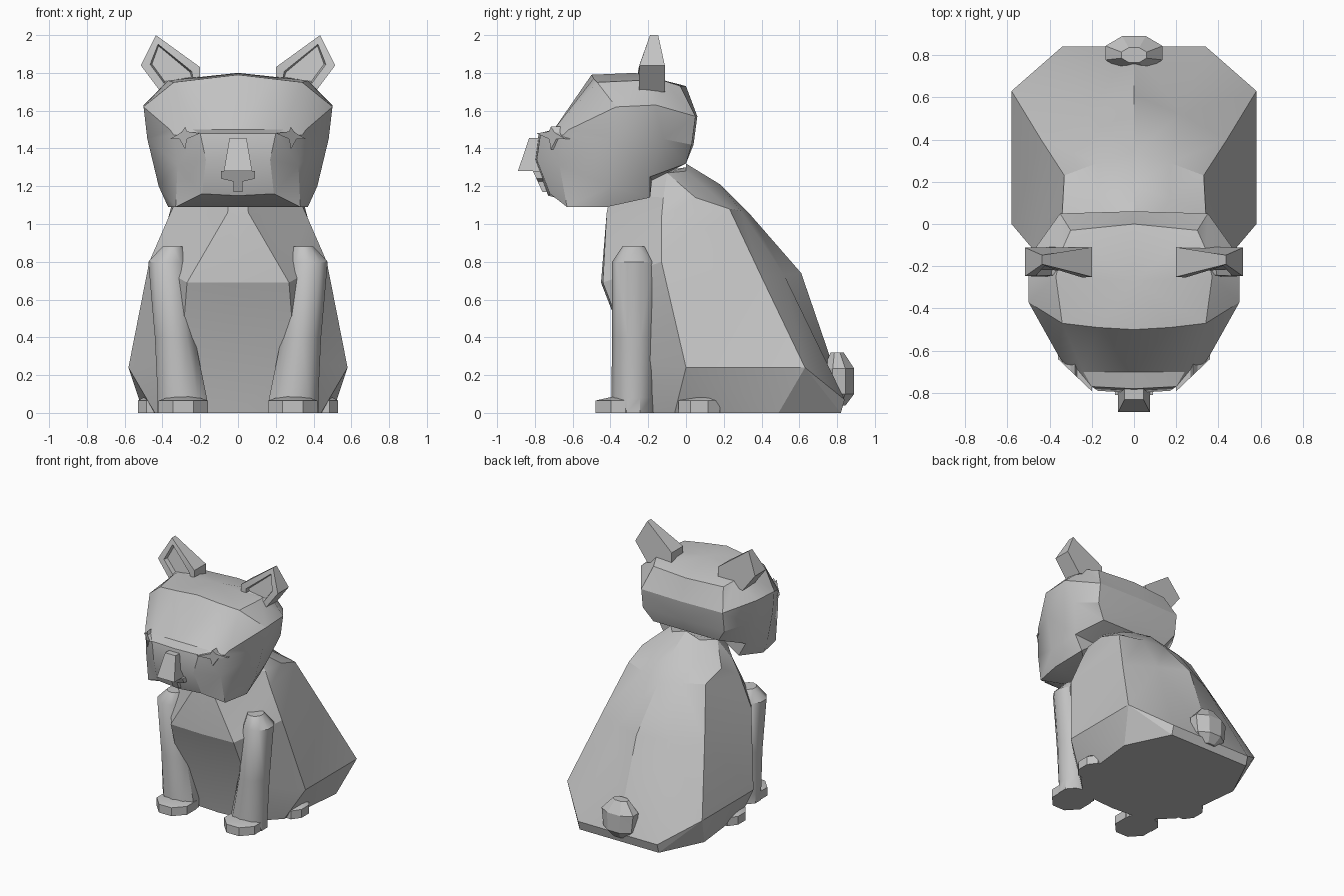
import bpy
import bmesh
from math import cos, pi, radians, sin

start_cube = bpy.data.objects.get("Cube")
if start_cube:
    bpy.data.objects.remove(start_cube, do_unlink=True)

# One plain grey for the whole animal
grey = bpy.data.materials.new("plain grey")
grey.use_nodes = True
colour = (0.55, 0.55, 0.55, 1)
grey.diffuse_color = colour
grey.node_tree.nodes["Principled BSDF"].inputs["Base Color"].default_value = colour


def finish(name, bm, angle):
    """Turn a bmesh into a shaded object."""
    bmesh.ops.recalc_face_normals(bm, faces=bm.faces)
    mesh = bpy.data.meshes.new(name)
    bm.to_mesh(mesh)
    bm.free()
    mesh.materials.append(grey)
    obj = bpy.data.objects.new(name, mesh)
    bpy.context.collection.objects.link(obj)
    bpy.ops.object.select_all(action='DESELECT')
    obj.select_set(True)
    bpy.context.view_layer.objects.active = obj
    bpy.ops.object.shade_smooth_by_angle(angle=radians(angle))
    return obj


def loft(name, rings, angle=25, peak=None, base=None):
    """Skin closed rings of points; each end closes flat or to a point."""
    bm = bmesh.new()
    loops = [[bm.verts.new(p) for p in ring] for ring in rings]
    count = len(loops[0])
    for upper, lower in zip(loops, loops[1:]):
        for i in range(count):
            j = (i + 1) % count
            bm.faces.new((upper[i], upper[j], lower[j], lower[i]))
    # Split bent quads across their shorter diagonal
    bmesh.ops.triangulate(bm, faces=bm.faces, quad_method='SHORT_EDGE')
    for loop, point in ((loops[0], peak), (loops[-1], base)):
        if point:
            tip = bm.verts.new(point)
            for i in range(count):
                bm.faces.new((tip, loop[i], loop[(i + 1) % count]))
        else:
            bm.faces.new(loop)
    return finish(name, bm, angle)


def symmetric(half):
    """Complete a half ring that runs from front centre to back centre."""
    return half + [(-x, y, z) for x, y, z in reversed(half[1:-1])]


def oval(x, y, z, rx, ry, sides=8):
    turns = [2 * pi * (i + 0.5) / sides for i in range(sides)]
    grow = 1 / cos(pi / sides)
    return [(x + rx * grow * cos(t), y + ry * grow * sin(t), z) for t in turns]


def prism(name, outline, front, back, rim=None):
    """Extrude an (x, z) outline between two depths given as functions of z."""
    bm = bmesh.new()
    a = [bm.verts.new((x, front(z), z)) for x, z in outline]
    b = [bm.verts.new((x, back(z), z)) for x, z in outline]
    face = bm.faces.new(a)
    bm.faces.new(b[::-1])
    for i in range(len(a)):
        j = (i + 1) % len(a)
        bm.faces.new((a[i], b[i], b[j], a[j]))
    bmesh.ops.recalc_face_normals(bm, faces=bm.faces)
    if rim:
        # Flat rim first, then a steep step down to the sunken floor
        bmesh.ops.inset_region(bm, faces=[face], thickness=rim)
        bmesh.ops.inset_region(bm, faces=[face], thickness=rim / 5)
        bmesh.ops.translate(bm, verts=face.verts, vec=(0, rim * .6, 0))
    return finish(name, bm, 25)


# Seated body: front centre, chest, flank, rear ridge, rump, back centre
body = [
    [(0, -.36, 1.25), (.04, -.36, 1.25), (.2, -.1, 1.27),
     (.12, 0, 1.28), (.06, 0, 1.3), (0, 0, 1.32)],
    [(0, -.4, 1.16), (.045, -.4, 1.16), (.32, -.12, 1.14),
     (.34, .05, 1.14), (.17, .12, 1.18), (0, .18, 1.21)],
    [(0, -.42, 1.06), (.055, -.42, 1.06), (.37, -.13, 1.03),
     (.33, .23, 1.08), (.17, .29, 1.07), (0, .34, 1.05)],
    [(0, -.45, .69), (.27, -.44, .69), (.47, -.13, .8),
     (.44, .4, .72), (.22, .52, .73), (0, .61, .74)],
    [(0, -.31, .33), (.3, -.29, .3), (.58, 0, .24),
     (.58, .63, .24), (.34, .84, .07), (0, .84, .07)],
    [(0, -.24, 0), (.28, -.22, 0), (.44, -.06, 0),
     (.5, .49, 0), (.34, .82, 0), (0, .82, 0)],
]
loft("body", [symmetric(r) for r in body], 24)

# Head: front centre, muzzle, cheek, temple, ear side, nape corner, back centre
head = [
    [(0, -.5, 1.79), (.17, -.49, 1.77), (.34, -.47, 1.75), (.37, -.25, 1.76),
     (.34, -.12, 1.76), (.3, -.03, 1.73), (0, 0, 1.73)],
    [(0, -.7, 1.5), (.24, -.7, 1.5), (.36, -.62, 1.5), (.5, -.37, 1.62),
     (.5, -.16, 1.63), (.35, .05, 1.57), (0, .06, 1.57)],
    [(0, -.78, 1.48), (.2, -.77, 1.48), (.34, -.65, 1.47), (.48, -.38, 1.45),
     (.45, -.12, 1.45), (.35, .03, 1.42), (0, .04, 1.42)],
    [(0, -.8, 1.34), (.17, -.79, 1.34), (.32, -.67, 1.31), (.42, -.4, 1.2),
     (.38, -.19, 1.25), (.28, 0, 1.32), (0, 0, 1.32)],
    [(0, -.73, 1.15), (.19, -.72, 1.16), (.33, -.63, 1.09), (.37, -.42, 1.09),
     (.32, -.19, 1.14), (.2, -.18, 1.23), (0, -.18, 1.23)],
]
loft("head", [symmetric(r) for r in head], 30,
     peak=(0, -.27, 1.8), base=(0, -.5, 1.09))

for side, label in ((1, "left"), (-1, "right")):
    # Front leg, rounded, with a chamfered shoulder
    loft(label + "_front_leg", [
        oval(side * .345, -.275, .88, .055, .06, 10),
        oval(side * .37, -.275, .8, .105, .11, 10),
        oval(side * .335, -.275, .4, .105, .11, 10),
        oval(side * .295, -.28, .08, .13, .11, 10),
        oval(side * .295, -.28, 0, .13, .11, 10)], 40)

    # Paws: low blocks with a sloping top
    for part, x, y, rx, ry in (("_front_paw", .29, -.34, .13, .14),
                               ("_hind_paw", .45, .07, .08, .11)):
        loft(label + part, [
            oval(side * x, y, .065, rx, ry),
            oval(side * x, y, 0, rx, ry)], peak=(side * x, y + .06, .11))

    # Ear: tapered wedge with a sunken inner face
    ear = [(.435, 2), (.515, 1.84), (.41, 1.7), (.2, 1.74), (.2, 1.83)]
    prism(label + "_ear", [(side * x, z) for x, z in ear],
          lambda z: -.25 + max(0, z - 1.83) * .35,
          lambda z: -.11 - max(0, z - 1.83) * .22, rim=.05)

    # Eye: a thin pointed plate with lashes, set at the brow corner
    eye = [(.2, 1.48), (.27, 1.49), (.28, 1.515), (.3, 1.485),
           (.36, 1.45), (.31, 1.45), (.28, 1.395), (.27, 1.45)]
    plate = prism(label + "_eye", [(side * x, z) for x, z in eye],
                  lambda z: -.725, lambda z: -.67)
    # Swing the outer corner back along the cheek
    for v in plate.data.vertices:
        v.co.y += (abs(v.co.x) - .27) * .95

# Nose: sloping bridge that widens over a flat tip
prism("nose_bridge",
      [(-.045, 1.455), (.045, 1.455), (.075, 1.28), (-.075, 1.28)],
      lambda z: -.89 + (z - 1.28) * .34, lambda z: -.76)
# Nostril wings and the groove under the nose
prism("nose_wings",
      [(-.09, 1.28), (.09, 1.28), (.09, 1.24), (.025, 1.225),
       (.025, 1.17), (-.025, 1.17), (-.025, 1.225), (-.09, 1.24)],
      lambda z: -.81 + (1.28 - z) * .45, lambda z: -.72)

# Stub tail
loft("tail", [
    oval(0, .8, .32, .06, .035),
    oval(0, .81, .235, .135, .08),
    oval(0, .81, .1, .12, .08),
    oval(0, .8, .04, .06, .045)])
